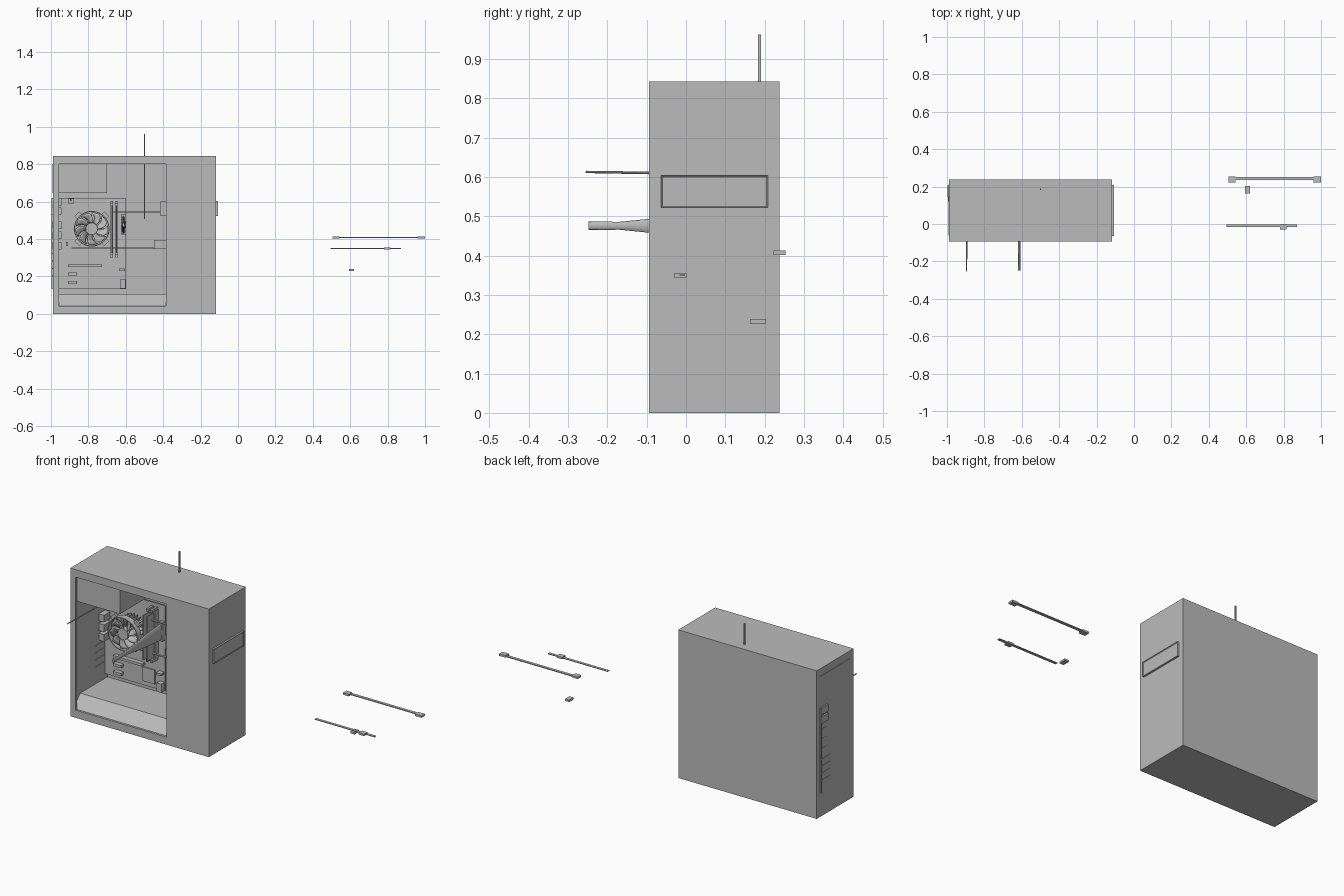
import bpy, bmesh, math
from mathutils import Matrix, Vector

cube = bpy.data.objects.get("Cube")
if cube:
    bpy.data.objects.remove(cube)

grey = bpy.data.materials.new("plain grey")
grey.use_nodes = True
colour = (0.5, 0.5, 0.5, 1)
grey.diffuse_color = colour
grey.node_tree.nodes["Principled BSDF"].inputs["Base Color"].default_value = colour


def finish(name, bm, smooth=False):
    bmesh.ops.recalc_face_normals(bm, faces=bm.faces)
    me = bpy.data.meshes.new(name)
    bm.to_mesh(me)
    bm.free()
    me.materials.append(grey)
    ob = bpy.data.objects.new(name, me)
    bpy.context.scene.collection.objects.link(ob)
    if smooth:
        bpy.ops.object.select_all(action='DESELECT')
        ob.select_set(True)
        bpy.context.view_layer.objects.active = ob
        bpy.ops.object.shade_smooth_by_angle()
    return ob


def add_box(bm, x, y, z):
    size = [b - a for a, b in (x, y, z)]
    mid = [(a + b) / 2 for a, b in (x, y, z)]
    m = Matrix.Translation(mid) @ Matrix.Diagonal((*size, 1))
    return bmesh.ops.create_cube(bm, size=1, matrix=m)["verts"]


def box(name, x, y, z):
    bm = bmesh.new()
    add_box(bm, x, y, z)
    return finish(name, bm)


def rod(name, start, end, r1, r2, sides=16):
    a, b = Vector(start), Vector(end)
    turn = (b - a).to_track_quat('Z', 'Y').to_matrix().to_4x4()
    bm = bmesh.new()
    bmesh.ops.create_cone(bm, cap_ends=True, segments=sides, radius1=r1, radius2=r2,
                          depth=(b - a).length, matrix=Matrix.Translation((a + b) / 2) @ turn)
    return finish(name, bm, True)


# Hollow case with a large side window
case = box("case", (-0.99, -0.118), (-0.094, 0.238), (0, 0.843))
for name, dims in (("case_cavity", ((-0.978, -0.13), (-0.082, 0.222), (0.025, 0.825))),
                   ("window_cutter", ((-0.957, -0.385), (-0.2, 0), (0.043, 0.80)))):
    cutter = box(name, *dims)
    cutter.hide_render = True
    cutter.hide_set(True)
    cutter.display_type = 'WIRE'
    mod = case.modifiers.new(name, 'BOOLEAN')
    mod.operation = 'DIFFERENCE'
    mod.solver = 'EXACT'
    mod.object = cutter
bpy.context.view_layer.update()
cut_mesh = bpy.data.meshes.new_from_object(case.evaluated_get(bpy.context.evaluated_depsgraph_get()))
case.modifiers.clear()
case.data = cut_mesh
for name in ("case_cavity", "window_cutter"):
    bpy.data.objects.remove(bpy.data.objects[name])

# Sloped floor cover
bm = bmesh.new()
profile = [(-0.082, 0.025), (-0.082, 0.043), (-0.022, 0.107), (0.222, 0.107), (0.222, 0.025)]
face = bm.faces.new([bm.verts.new((-0.978, y, z)) for y, z in profile])
grown = bmesh.ops.extrude_face_region(bm, geom=[face])["geom"]
bmesh.ops.translate(bm, verts=[v for v in grown if isinstance(v, bmesh.types.BMVert)], vec=(0.848, 0, 0))
finish("floor_cover", bm)

# Power supply, drive and its raised front bezel
box("power_supply", (-0.992, -0.70), (-0.062, 0.21), (0.647, 0.80))
box("disc_drive", (-0.417, -0.125), (-0.06, 0.205), (0.525, 0.60))
bm = bmesh.new()
add_box(bm, (-0.13, -0.108), (-0.063, 0.208), (0.522, 0.604))
bm.normal_update()
front = [f for f in bm.faces if f.normal.x > 0.9]
bmesh.ops.inset_region(bm, faces=front, thickness=0.005, depth=-0.003)
finish("drive_bezel", bm)
box("hard_drive", (-0.45, -0.36), (0.1, 0.205), (0.347, 0.395))

# Motherboard with slots, chips and connectors
box("motherboard", (-0.996, -0.6), (0.2, 0.207), (0.134, 0.62))
for name, x, y, z in (
        ("long_slot", (-0.91, -0.727), 0.175, (0.25, 0.265)),
        ("short_slot_upper", (-0.91, -0.86), 0.175, (0.205, 0.22)),
        ("short_slot_lower", (-0.91, -0.86), 0.175, (0.16, 0.175)),
        ("chipset", (-0.74, -0.66), 0.193, (0.16, 0.24)),
        ("data_socket", (-0.635, -0.605), 0.17, (0.23, 0.242)),
        ("lower_sockets", (-0.632, -0.602), 0.17, (0.135, 0.185)),
        ("fan_header", (-0.92, -0.91), 0.18, (0.362, 0.385)),
        ("main_power_socket", (-0.626, -0.6), 0.175, (0.425, 0.53)),
        ("processor_power_socket", (-0.91, -0.878), 0.175, (0.59, 0.618))):
    box(name, x, (y, 0.201), z)

# Rear ports and thin expansion slot covers
for i, z in enumerate((0.345, 0.40, 0.455, 0.53, 0.58)):
    box(f"port_{i + 1}", (-0.998 if z > 0.5 else -0.991, -0.945), (0.145, 0.201), (z, z + 0.04))
for i, z in enumerate((0.32, 0.28, 0.24, 0.20)):
    box(f"slot_cover_{i + 1}", (-0.994, -0.975), (0.12, 0.195), (z, z + 0.006))

# Memory sticks with end clips
for i, x in enumerate((-0.675, -0.650)):
    bm = bmesh.new()
    add_box(bm, (x - 0.003, x + 0.003), (0.11, 0.2), (0.325, 0.58))
    add_box(bm, (x - 0.008, x + 0.008), (0.17, 0.2), (0.315, 0.59))
    for z in (0.302, 0.588):
        add_box(bm, (x - 0.006, x + 0.006), (0.145, 0.2), (z, z + 0.016))
    finish(f"memory_stick_{i + 1}", bm)

# Cooler: radial fins, frame ring with ears, hub and curved blades
CX, CZ = -0.782, 0.455
centre = Matrix.Translation((CX, 0, CZ))
bm = bmesh.new()
for i in range(24):
    verts = add_box(bm, (0.025, 0.08), (0.112, 0.185), (-0.0015, 0.0015))
    bmesh.ops.transform(bm, matrix=centre @ Matrix.Rotation(i * math.tau / 24, 4, 'Y'), verts=verts)
finish("heatsink_fins", bm)
rod("heatsink_core", (CX, 0.11, CZ), (CX, 0.2, CZ), 0.035, 0.035, 24)

bm = bmesh.new()
N = 40
rings = []
for r, y in ((0.095, 0.078), (0.095, 0.112), (0.09, 0.112), (0.09, 0.078)):
    rings.append([bm.verts.new((CX + r * math.cos(i * math.tau / N), y,
                                CZ + r * math.sin(i * math.tau / N))) for i in range(N)])
for a, b in zip(rings, rings[1:] + rings[:1]):
    for i in range(N):
        bm.faces.new((a[i], a[(i + 1) % N], b[(i + 1) % N], b[i]))
finish("fan_ring", bm, True)

bm = bmesh.new()
for i in range(4):
    turn = centre @ Matrix.Rotation(math.pi / 4 + i * math.pi / 2, 4, 'Y')
    verts = add_box(bm, (0.092, 0.112), (0.1, 0.112), (-0.018, 0.018))
    verts += add_box(bm, (0.1, 0.11), (0.11, 0.201), (-0.005, 0.005))
    verts += add_box(bm, (0.03, 0.1), (0.108, 0.112), (-0.004, 0.004))
    bmesh.ops.transform(bm, matrix=turn, verts=verts)
finish("fan_ears_and_legs", bm)
rod("fan_hub", (CX, 0.08, CZ), (CX, 0.11, CZ), 0.032, 0.032, 32)

bm = bmesh.new()
for k in range(9):
    rows = []
    for i in range(5):
        t = i / 4
        r = 0.03 + 0.057 * t
        row = []
        for j in range(4):
            a = k * math.tau / 9 + 0.35 * t * t + j / 3 * 0.56
            row.append(bm.verts.new((CX + r * math.cos(a), 0.084 + 0.02 * j / 3, CZ + r * math.sin(a))))
        rows.append(row)
    for a, b in zip(rows, rows[1:]):
        for j in range(3):
            bm.faces.new((a[j], a[j + 1], b[j + 1], b[j]))
blades = finish("fan_blades", bm, True)
blades.modifiers.new("thickness", 'SOLIDIFY').thickness = 0.002

# Main power cable: narrow outside, flaring to its socket
bm = bmesh.new()
sections = ((-0.248, 0.006, 0.011), (-0.17, 0.006, 0.010), (-0.1, 0.007, 0.017),
            (0.04, 0.009, 0.036), (0.176, 0.011, 0.048))
loops = [[bm.verts.new((-0.613 + w * math.cos(i * math.tau / 16), y,
                        0.476 + h * math.sin(i * math.tau / 16))) for i in range(16)]
         for y, w, h in sections]
for a, b in zip(loops, loops[1:]):
    for i in range(16):
        bm.faces.new((a[i], a[(i + 1) % 16], b[(i + 1) % 16], b[i]))
bm.faces.new(loops[0])
bm.faces.new(loops[-1])
finish("main_power_cable", bm, True)

# Thin cables inside and through the case
rod("processor_power_cable", (-0.895, -0.255, 0.613), (-0.893, 0.18, 0.606), 0.003, 0.004, 8)
box("upright_cable", (-0.503, -0.497), (0.183, 0.191), (0.508, 0.962))
box("drive_cable", (-0.68, -0.41), (0.145, 0.157), (0.543, 0.548))
box("inner_data_cable", (-0.89, -0.43), (0.155, 0.167), (0.35, 0.354))
box("inner_data_plug", (-0.48, -0.45), (0.148, 0.174), (0.346, 0.357))

# Loose flat cables and plugs beside the case
box("rear_loose_cable", (0.52, 0.985), (0.235, 0.251), (0.405, 0.410))
box("rear_plug_inner", (0.505, 0.542), (0.222, 0.253), (0.402, 0.413))
box("rear_plug_outer", (0.96, 1.0), (0.222, 0.253), (0.402, 0.413))
box("front_loose_cable", (0.495, 0.872), (-0.017, -0.002), (0.348, 0.352))
box("front_plug", (0.78, 0.815), (-0.03, 0.001), (0.345, 0.355))
box("single_plug", (0.593, 0.62), (0.163, 0.203), (0.228, 0.239))
